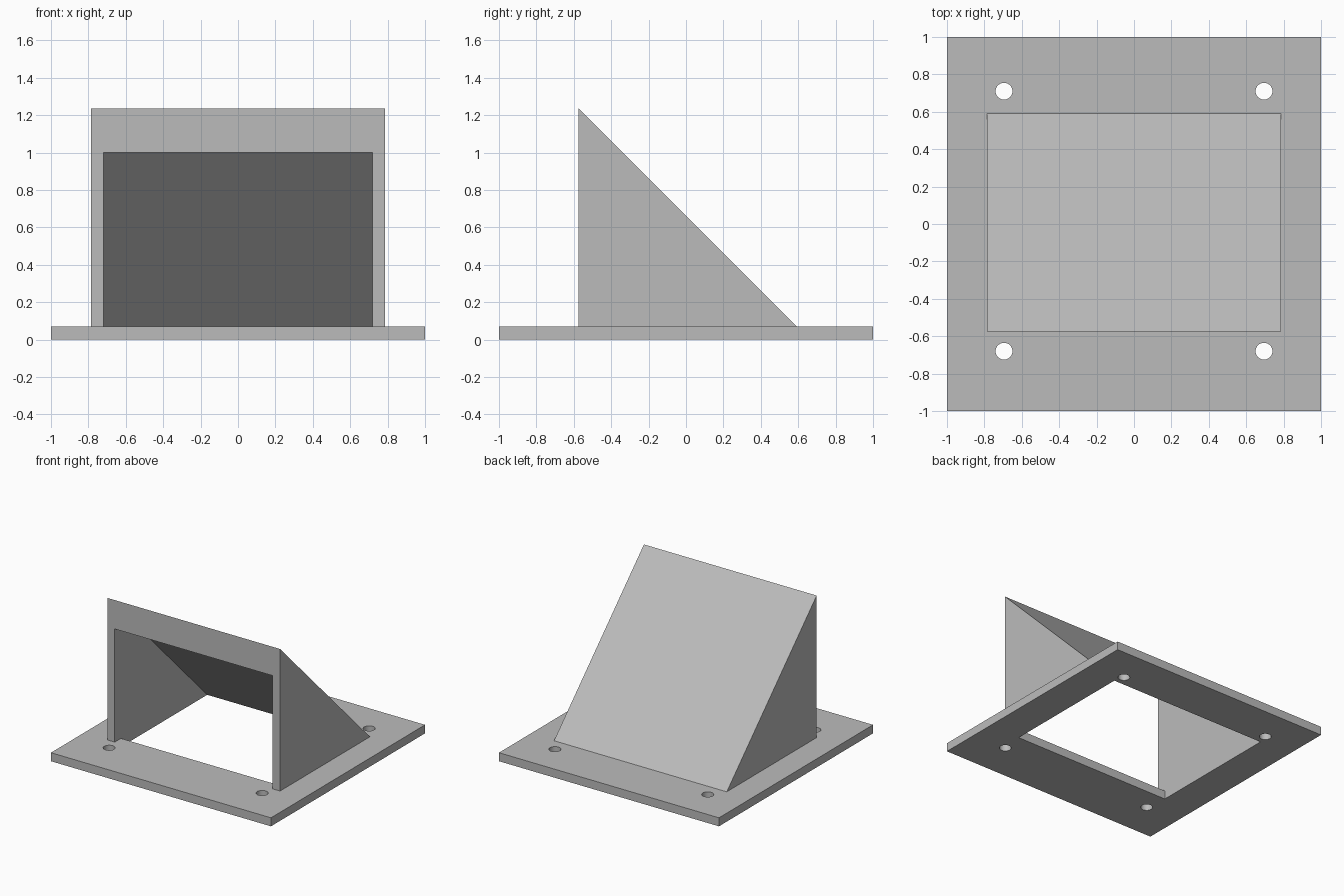
import bpy
import bmesh
from mathutils import Vector

old = bpy.data.objects.get("Cube")
if old:
    bpy.data.objects.remove(old, do_unlink=True)

grey = bpy.data.materials.new("plain_grey")
grey.use_nodes = True
grey.diffuse_color = (0.5, 0.5, 0.5, 1)
grey.node_tree.nodes["Principled BSDF"].inputs["Base Color"].default_value = (0.5, 0.5, 0.5, 1)

PLATE_TOP = 0.07
FRONT, BACK = -0.575, 0.592      # hood footprint in y
OUTER, INNER = 0.785, 0.718      # hood half widths
INNER_FRONT = -0.495             # inside of the front lip
INNER_SUM = 0.626                # y + z on the inner sloped face


def prism(name, profile, half_width):
    """Extrude a (y, z) profile evenly to both sides along x."""
    bm = bmesh.new()
    face = bm.faces.new([bm.verts.new((-half_width, y, z)) for y, z in profile])
    grown = bmesh.ops.extrude_face_region(bm, geom=[face])
    verts = [v for v in grown["geom"] if isinstance(v, bmesh.types.BMVert)]
    bmesh.ops.translate(bm, verts=verts, vec=Vector((2 * half_width, 0, 0)))
    bmesh.ops.recalc_face_normals(bm, faces=bm.faces)
    mesh = bpy.data.meshes.new(name)
    bm.to_mesh(mesh)
    bm.free()
    mesh.materials.append(grey)
    obj = bpy.data.objects.new(name, mesh)
    bpy.context.collection.objects.link(obj)
    return obj


def box(name, y0, y1, z0, z1, half_width):
    return prism(name, [(y0, z0), (y1, z0), (y1, z1), (y0, z1)], half_width)


def cut(target, cutter):
    """Subtract the cutter and apply the result."""
    cutter.hide_render = True
    mod = target.modifiers.new("cut", 'BOOLEAN')
    mod.operation = 'DIFFERENCE'
    mod.solver = 'EXACT'
    mod.object = cutter
    bpy.context.view_layer.objects.active = target
    bpy.ops.object.modifier_apply(modifier=mod.name)


# Base plate and sloped hood
plate = box("base_plate", -1, 1, 0, PLATE_TOP, 1)
hood = prism("sloped_hood", [(FRONT, PLATE_TOP), (BACK, PLATE_TOP),
                             (FRONT, PLATE_TOP + BACK - FRONT)], OUTER)

# Hollow running through the plate and up under the slope
low = -0.1
hollow = prism("hollow_cutter", [(INNER_FRONT, low), (INNER_SUM - low, low),
                                 (INNER_FRONT, INNER_SUM - INNER_FRONT)], INNER)
cut(plate, hollow)
cut(hood, hollow)

# Front opening below the lip
opening = box("opening_cutter", -0.8, -0.4, low, 1.0, INNER)
cut(hood, opening)

# Four bolt holes
cutters = [hollow, opening]
for x in (-0.695, 0.695):
    for y in (-0.68, 0.71):
        bpy.ops.mesh.primitive_cylinder_add(vertices=32, radius=0.045, depth=0.4,
                                            location=(x, y, 0))
        bolt = bpy.context.object
        bolt.name = "bolt_hole_cutter"
        bolt.data.materials.append(grey)
        cut(plate, bolt)
        cutters.append(bolt)

for cutter in cutters:
    bpy.data.objects.remove(cutter, do_unlink=True)

# Smooth the bolt hole walls while keeping flat edges crisp
bpy.ops.object.select_all(action='DESELECT')
plate.select_set(True)
bpy.context.view_layer.objects.active = plate
bpy.ops.object.shade_smooth_by_angle()
